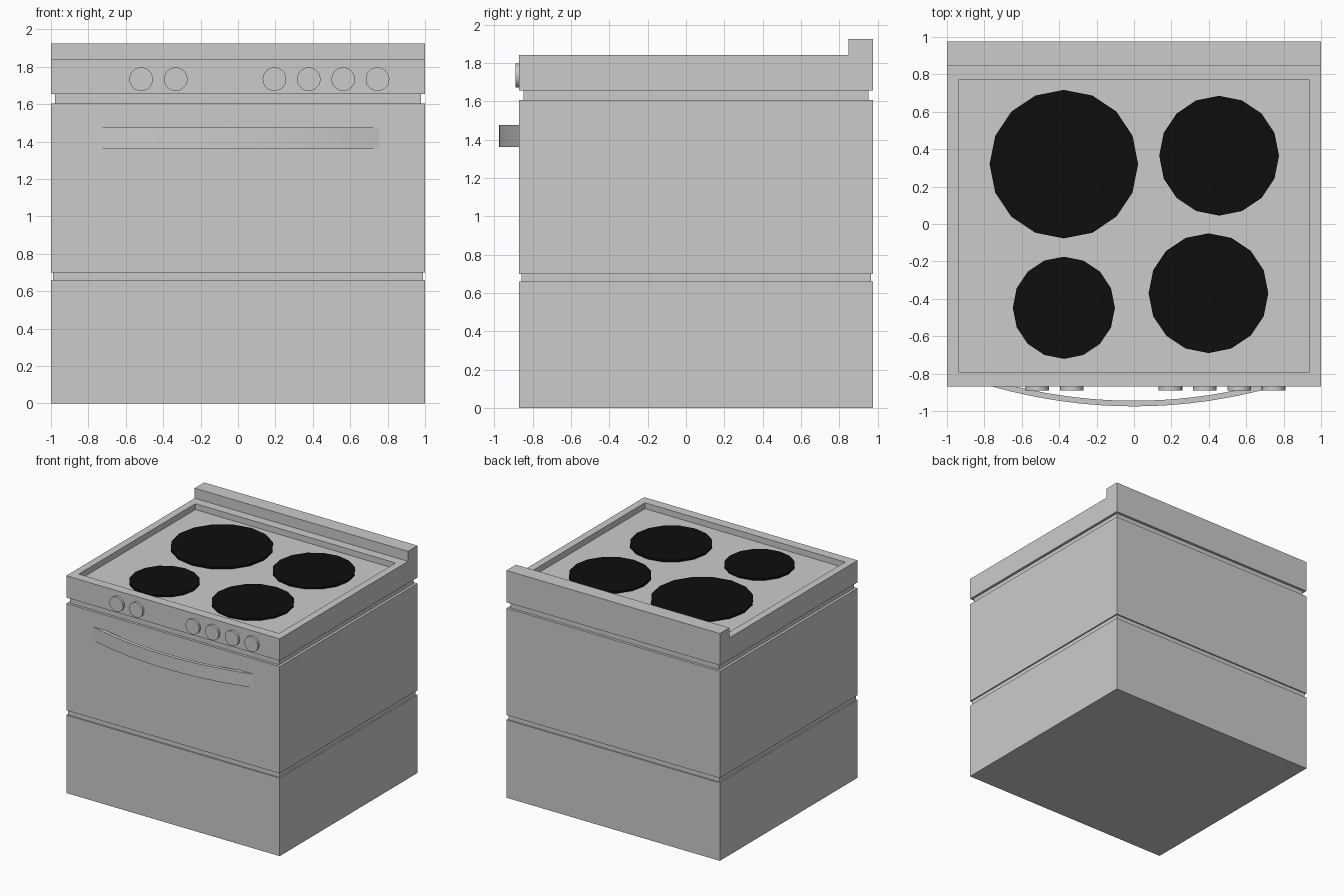
import bpy, bmesh, math

if "Cube" in bpy.data.objects:
    bpy.data.objects.remove(bpy.data.objects["Cube"])

FRONT, BACK = -0.87, 0.975
RIM, FLOOR = 1.84, 1.79

black = bpy.data.materials.new("black_burner")
black.diffuse_color = (0.004, 0.004, 0.004, 1)
black.use_nodes = True
black.node_tree.nodes["Principled BSDF"].inputs["Base Color"].default_value = black.diffuse_color


def finish(bm, name, mat=None):
    bmesh.ops.recalc_face_normals(bm, faces=bm.faces)
    me = bpy.data.meshes.new(name)
    bm.to_mesh(me)
    bm.free()
    ob = bpy.data.objects.new(name, me)
    bpy.context.collection.objects.link(ob)
    if mat:
        me.materials.append(mat)
    return ob


def box_bm(x0, x1, y0, y1, z0, z1):
    bm = bmesh.new()
    bmesh.ops.create_cube(bm, size=1)
    for v in bm.verts:
        v.co.x = x1 if v.co.x > 0 else x0
        v.co.y = y1 if v.co.y > 0 else y0
        v.co.z = z1 if v.co.z > 0 else z0
    return bm


def slab(name, z0, z1, inset=0.0):
    return finish(box_bm(-1 + inset, 1 - inset, FRONT + inset, BACK - inset, z0, z1), name)


# Body stack: drawer, door section and the recessed gaps between them
slab("storage_drawer", 0, 0.66)
slab("lower_gap", 0.66, 0.70, 0.011)
slab("oven_section", 0.70, 1.605)
slab("upper_gap", 1.605, 1.655, 0.022)

# Cooktop with sunken hob area
bm = box_bm(-1, 1, FRONT, BACK, 1.655, RIM)
top = max(bm.faces, key=lambda f: f.calc_center_median().z)
for z in (RIM, FLOOR):
    bmesh.ops.inset_individual(bm, faces=[top], thickness=0.01)
    for v in top.verts:
        v.co = (math.copysign(0.938, v.co.x), 0.77 if v.co.y > 0 else -0.79, z)
finish(bm, "cooktop")

# Raised back ledge
finish(box_bm(-1, 1, 0.848, BACK, RIM, 1.925), "back_ledge")

# Burners
burners = [("back_left", -0.375, 0.32, 0.397), ("back_right", 0.455, 0.365, 0.32),
           ("front_left", -0.375, -0.448, 0.273), ("front_right", 0.398, -0.37, 0.32)]
for name, x, y, r in burners:
    bpy.ops.mesh.primitive_cylinder_add(vertices=16, radius=r, depth=0.015,
                                        location=(x, y, FLOOR + 0.0075))
    ob = bpy.context.object
    ob.name = name + "_burner"
    ob.data.materials.append(black)

# Control knobs
for i, x in enumerate((-0.518, -0.333, 0.195, 0.378, 0.563, 0.746)):
    bpy.ops.mesh.primitive_cylinder_add(vertices=32, radius=0.063, depth=0.03,
                                        location=(x, FRONT - 0.005, 1.734),
                                        rotation=(math.pi / 2, 0, 0))
    bpy.context.object.name = f"control_knob_{i + 1}"
    bpy.ops.object.shade_smooth_by_angle()

# Bowed door handle, a curved strip that meets the door at both ends
def bow(half, depth, n=16):
    return [(half * t, FRONT - depth * (1 - t * t))
            for t in (-1 + 2 * k / n for k in range(n + 1))]

outer, inner = bow(0.755, 0.105), bow(0.63, 0.075)
bm = bmesh.new()
rings = [[bm.verts.new((x, y, z)) for (x, y), z in
          ((o, 1.36), (o, 1.475), (i, 1.475), (i, 1.36))] for o, i in zip(outer, inner)]
for a, b in zip(rings, rings[1:]):
    for k in range(4):
        bm.faces.new((a[k], a[(k + 1) % 4], b[(k + 1) % 4], b[k]))
bm.faces.new(rings[0])
bm.faces.new(rings[-1])
handle = finish(bm, "door_handle")
bpy.ops.object.select_all(action='DESELECT')
handle.select_set(True)
bpy.context.view_layer.objects.active = handle
bpy.ops.object.shade_smooth_by_angle()
